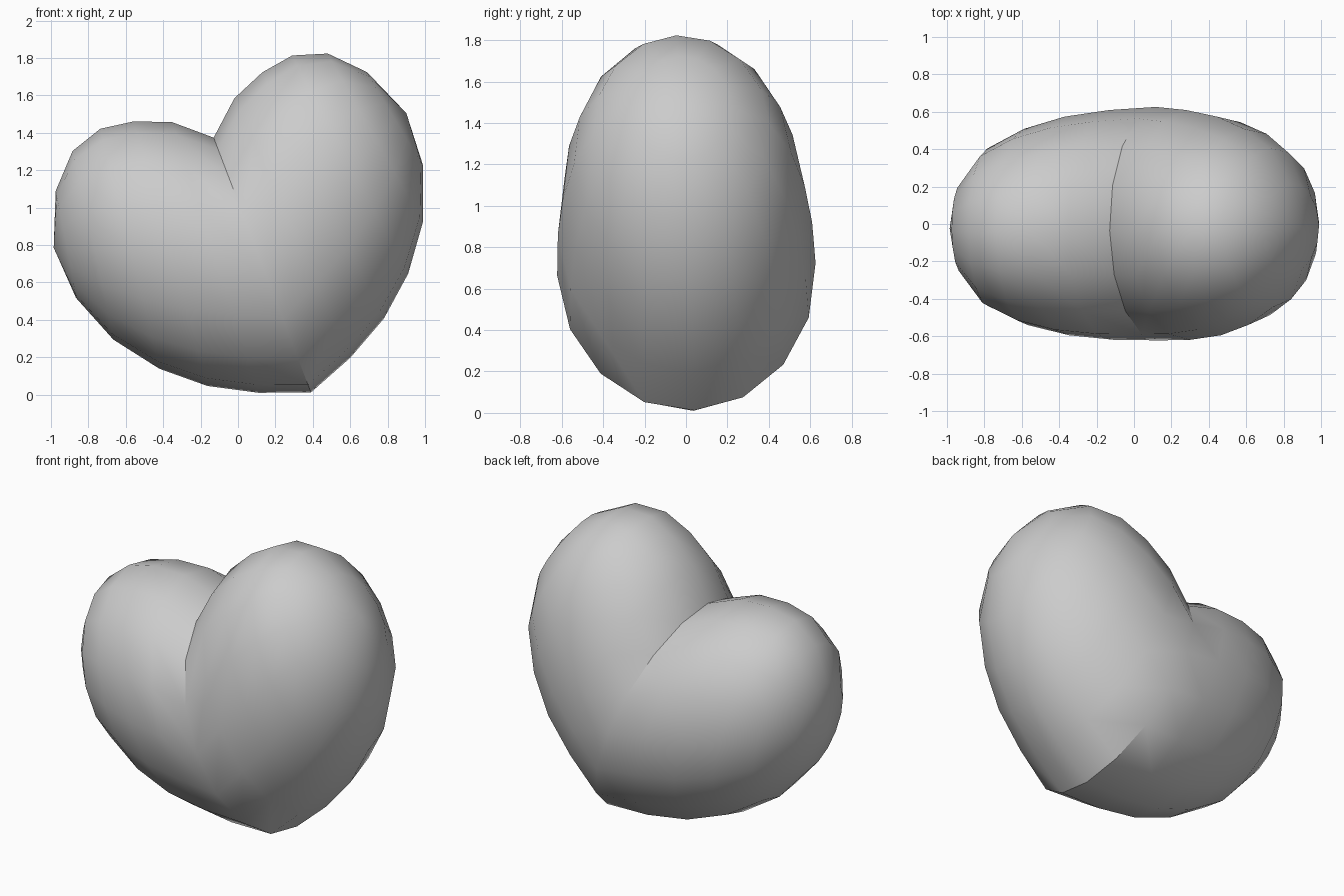
import bpy, bmesh
from math import cos, sin, pi, radians

if "Cube" in bpy.data.objects:
    bpy.data.objects.remove(bpy.data.objects["Cube"])

# One lobe as rings from the seam outwards:
# (lower x, lower z, upper x, upper z, half depth)
RINGS = [
    (0.00, 0.00, 0.00, 1.46, 0.625),
    (0.262, 0.098, 0.178, 1.617, 0.615),
    (0.505, 0.23, 0.368, 1.694, 0.585),
    (0.712, 0.408, 0.549, 1.721, 0.525),
    (0.886, 0.641, 0.73, 1.663, 0.425),
    (0.993, 0.921, 0.891, 1.495, 0.24),
]
POLE = (1.009, 0, 1.215)
SIDES = 16

bm = bmesh.new()
loops = []
for x0, z0, x1, z1, depth in RINGS:
    loop = []
    for i in range(SIDES):
        a = 2 * pi * i / SIDES
        k = (1 + cos(a)) / 2
        loop.append(bm.verts.new((x0 + (x1 - x0) * k, depth * sin(a),
                                  z0 + (z1 - z0) * k)))
    loops.append(loop)
pole = bm.verts.new(POLE)
for i in range(SIDES):
    j = (i + 1) % SIDES
    for a, b in zip(loops, loops[1:]):
        bm.faces.new((a[i], a[j], b[j], b[i]))
    bm.faces.new((loops[-1][i], loops[-1][j], pole))
bmesh.ops.recalc_face_normals(bm, faces=bm.faces)
# Make sure the open shell faces outwards
bm.normal_update()
if sum(f.normal.x for f in bm.faces) < 0:
    bmesh.ops.reverse_faces(bm, faces=bm.faces)

mesh = bpy.data.meshes.new("heart")
bm.to_mesh(mesh)
bm.free()
heart = bpy.data.objects.new("heart", mesh)
bpy.context.collection.objects.link(heart)
bpy.context.view_layer.objects.active = heart
heart.select_set(True)

# Second lobe, merged at the seam
mirror = heart.modifiers.new("mirror", 'MIRROR')
mirror.merge_threshold = 0.001
bpy.ops.object.modifier_apply(modifier=mirror.name)
bpy.ops.object.shade_smooth_by_angle(angle=radians(30))

# Lean the heart on its side
heart.rotation_euler = (radians(3), radians(-20.9), 0)
heart.location = (0.39, 0.04, 0.012)
